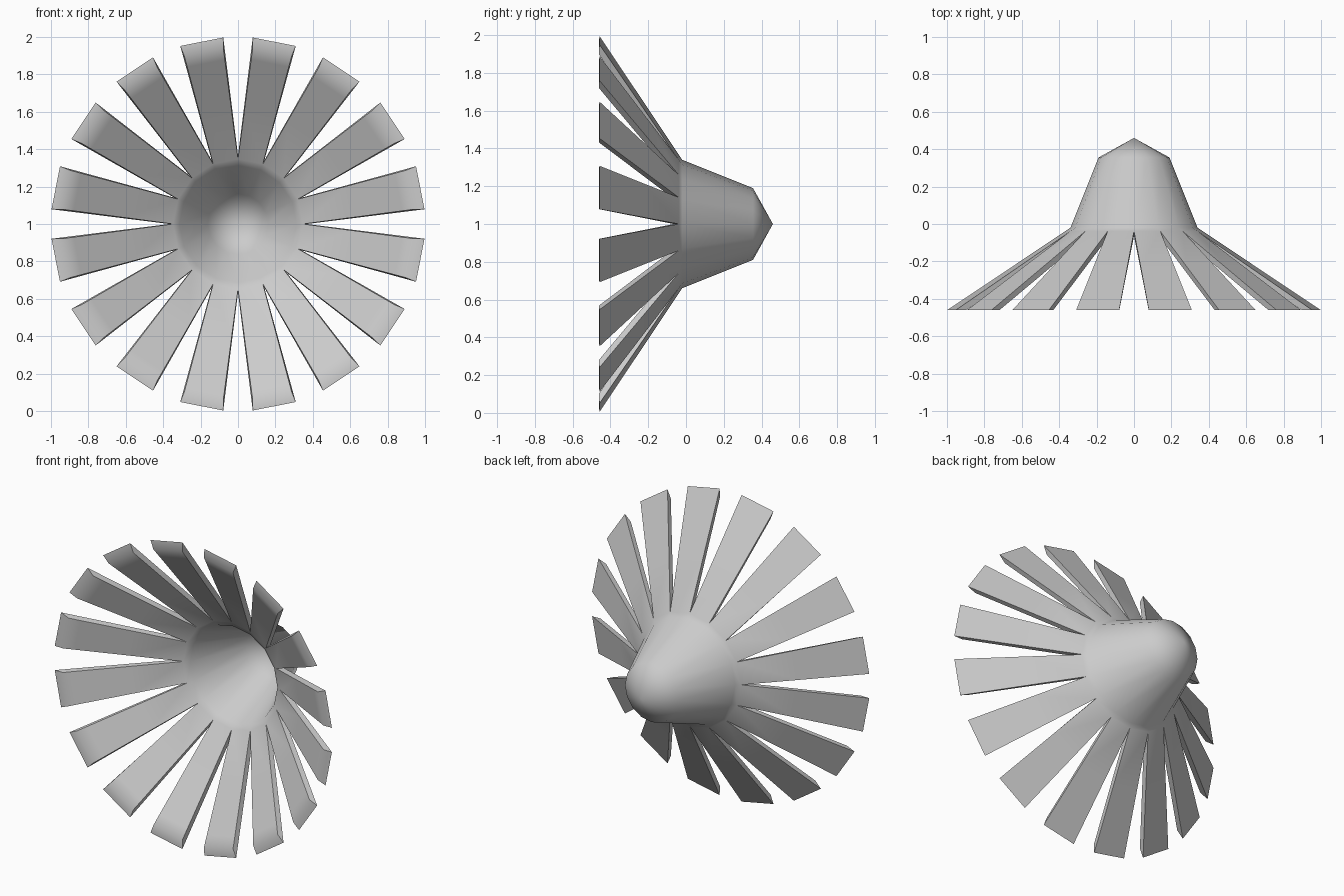
import bpy, bmesh, math

if "Cube" in bpy.data.objects:
    bpy.data.objects.remove(bpy.data.objects["Cube"])

N = 16                      # number of petals and cup sides
STEP = 2 * math.pi / N

# (radius, y) profiles of the cup, from apex to the bottom of the slits
OUTER = [(0, 0.46), (0.19, 0.355), (0.34, -0.02), (0.367, -0.038)]
INNER = [(0, 0.423), (0.162, 0.33), (0.313, -0.042), (0.347, -0.064)]
# petal tips: (centre radius, y, half width)
OUTER_TIP = (0.993, -0.459, 0.117)
INNER_TIP = (0.935, -0.46, 0.106)

bm = bmesh.new()


def point(r, y, a, side=0.0):
    """Point at angle a round the y axis, shifted sideways along the tangent."""
    return bm.verts.new((r * math.cos(a) - side * math.sin(a), y,
                         1 + r * math.sin(a) + side * math.cos(a)))


def cup(profile):
    """Revolved cup wall; returns its last ring."""
    apex = point(0, profile[0][1], 0)
    rings = [[point(r, y, i * STEP) for i in range(N)] for r, y in profile[1:]]
    for i in range(N):
        j = (i + 1) % N
        bm.faces.new((apex, rings[0][i], rings[0][j]))
        for p, q in zip(rings, rings[1:]):
            bm.faces.new((p[i], q[i], q[j], p[j]))
    return rings[-1]


def petal(ring, i, base, tip):
    """One skin of a petal; returns its rows of (left, right) vertices."""
    a = (i + 0.5) * STEP
    r0, w0 = base[0] * math.cos(STEP / 2), base[0] * math.sin(STEP / 2)
    rows = [(ring[i], ring[(i + 1) % N])]
    for t in (0.45, 0.9, 1.0):
        r = r0 + (tip[0] - r0) * t
        y = base[1] + (tip[1] - base[1]) * t
        w = w0 + (tip[2] - w0) * t
        rows.append((point(r, y, a, -w), point(r, y, a, w)))
    for p, q in zip(rows, rows[1:]):
        bm.faces.new((p[0], q[0], q[1], p[1]))
    return rows


# cup skins
out_ring, in_ring = cup(OUTER), cup(INNER)

# petals with side walls and flat end caps
for i in range(N):
    o = petal(out_ring, i, OUTER[-1], OUTER_TIP)
    n = petal(in_ring, i, INNER[-1], INNER_TIP)
    for k in range(len(o) - 1):
        for s in (0, 1):
            bm.faces.new((o[k][s], o[k + 1][s], n[k + 1][s], n[k][s]))
    bm.faces.new((o[-1][0], o[-1][1], n[-1][1], n[-1][0]))

bmesh.ops.recalc_face_normals(bm, faces=bm.faces)
mesh = bpy.data.meshes.new("petalled_cup")
bm.to_mesh(mesh)
bm.free()
obj = bpy.data.objects.new("petalled_cup", mesh)
bpy.context.collection.objects.link(obj)
bpy.context.view_layer.objects.active = obj
obj.select_set(True)
bpy.ops.object.shade_smooth_by_angle(angle=math.radians(50))
